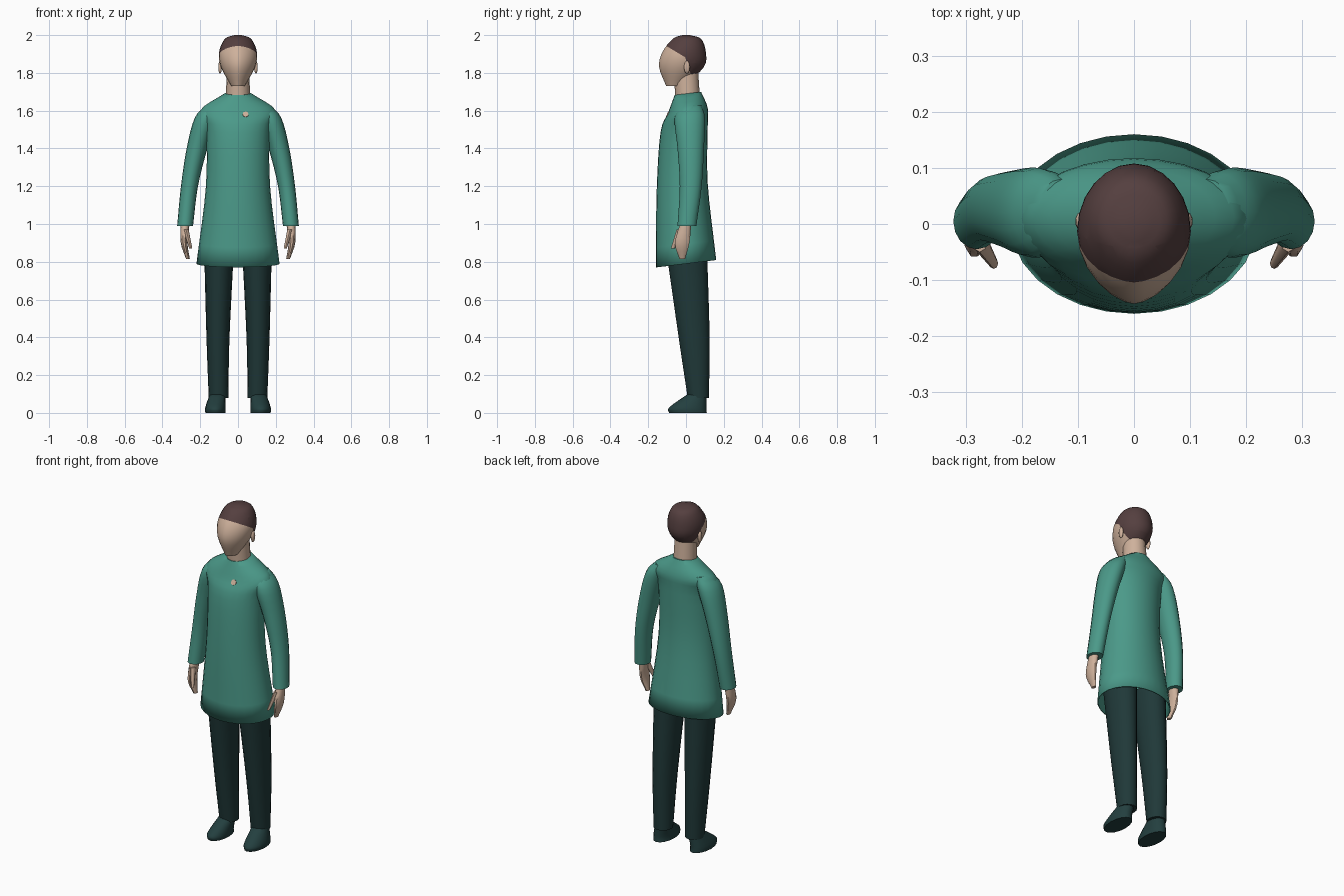
import bpy, bmesh, math
from mathutils import Vector, Matrix

cube = bpy.data.objects.get("Cube")
if cube:
    bpy.data.objects.remove(cube, do_unlink=True)


def material(name, *rgb):
    mat = bpy.data.materials.new(name)
    mat.use_nodes = True
    mat.diffuse_color = (*rgb, 1)
    shader = mat.node_tree.nodes["Principled BSDF"]
    shader.inputs["Base Color"].default_value = (*rgb, 1)
    shader.inputs["Roughness"].default_value = 0.8
    return mat


SKIN = material("skin", 0.62, 0.44, 0.33)
HAIR = material("dark brown hair", 0.09, 0.05, 0.05)
GREEN = material("green cloth", 0.07, 0.32, 0.25)
DARK = material("dark trouser cloth", 0.014, 0.04, 0.04)
SHOE = material("shoe leather", 0.017, 0.05, 0.05)


def finish(name, bm, *materials):
    """Turn a bmesh into a smooth shaded object with the given materials."""
    mesh = bpy.data.meshes.new(name)
    bm.to_mesh(mesh)
    bm.free()
    part = bpy.data.objects.new(name, mesh)
    bpy.context.collection.objects.link(part)
    for mat in materials:
        mesh.materials.append(mat)
    bpy.ops.object.select_all(action='DESELECT')
    part.select_set(True)
    bpy.context.view_layer.objects.active = part
    bpy.ops.object.shade_smooth_by_angle(angle=math.radians(50))
    return part


def ring(z, width, depth, x=0, y=0):
    """One oval cross-section: height, half width, half depth and centre."""
    return Vector((z, width, depth, x, y))


def smooth_rings(rings, steps=4):
    """Fill in cross-sections along a smooth spline through the given ones."""
    first, last = rings[0] * 2 - rings[1], rings[-1] * 2 - rings[-2]
    points = [first, *rings, last]
    result = []
    for before, start, end, after in zip(points, points[1:], points[2:], points[3:]):
        leave, arrive = (end - before) / 2, (after - start) / 2
        for step in range(steps):
            t = step / steps
            s = 1 - t
            ease = t * t * (t + s * 3)
            result.append(start.lerp(end, ease) + leave * t * s * s - arrive * t * t * s)
    return result + [rings[-1]]


def loft(*rings, sides=16, mirror=1, ridge=1, tilt=0, open_base=False):
    """Skin a stack of ovals; ridge below one sharpens the front."""
    bm = bmesh.new()
    loops = []
    for z, width, depth, x, y in smooth_rings(rings):
        loop = []
        for i in range(sides):
            angle = math.tau * i / sides
            across, along = math.cos(angle), math.sin(angle)
            if along < 0:
                across = math.copysign(abs(across) ** (1 / ridge), across)
            py = y + depth * along
            loop.append(bm.verts.new((mirror * (x + width * across), py, z + tilt * py)))
        loops.append(loop)
    for low, high in zip(loops, loops[1:]):
        for i in range(sides):
            bm.faces.new((low[i - 1], low[i], high[i], high[i - 1]))
    bm.faces.new(loops[-1])
    if not open_base:
        bm.faces.new(reversed(loops[0]))
    if mirror < 0:
        bmesh.ops.reverse_faces(bm, faces=bm.faces[:])
    return bm


# Tunic: flared open hem, narrow waist, sloping shoulders
tunic = finish("tunic", loft(
    ring(z=0.79, width=0.22, depth=0.16),
    ring(z=1.2, width=0.17, depth=0.135, y=-0.02),
    ring(z=1.5, width=0.17, depth=0.125, y=-0.01),
    ring(z=1.6, width=0.2, depth=0.105, y=0.01),
    ring(z=1.69, width=0.07, depth=0.07, y=0.01),
    sides=28, tilt=0.12, open_base=True), GREEN)
cloth = tunic.modifiers.new("cloth thickness", 'SOLIDIFY')
cloth.thickness = 0.006
cloth.offset = -1

# Small chest patch laid on the cloth
_, spot, normal, _ = tunic.ray_cast(Vector((0.04, -1, 1.58)), Vector((0, 1, 0)),
                                    depsgraph=bpy.context.evaluated_depsgraph_get())
bm = bmesh.new()
bmesh.ops.create_cone(bm, cap_ends=True, segments=8, radius1=0.016, radius2=0.016, depth=0.006)
patch = finish("chest_patch", bm, SKIN)
patch.location = spot
patch.rotation_euler = normal.to_track_quat('Z', 'Y').to_euler()

# Neck
finish("neck", loft(
    ring(z=1.65, width=0.065, depth=0.065, y=0.01),
    ring(z=1.8, width=0.06, depth=0.065)), SKIN)

# Head with a ridged face; the hairline is cut into the surface
bm = loft(
    ring(z=1.73, width=0.035, depth=0.045, y=-0.06),
    ring(z=1.83, width=0.09, depth=0.118, y=-0.024),
    ring(z=1.91, width=0.1, depth=0.115, y=-0.01),
    ring(z=1.98, width=0.07, depth=0.075, y=0.005),
    ring(z=2, width=0.02, depth=0.02),
    sides=24, ridge=0.8)
fringe = Vector((0, -0.1, 1.94)), Vector((0, 0.6, 1))
sideburn = Vector((0, 0, 1.87)), Vector((0, 3, 1))
nape = Vector((0, 0, 1.76)), Vector((0, 0, 1))
for point, direction in (fringe, sideburn, nape):
    bmesh.ops.bisect_plane(bm, geom=[*bm.verts, *bm.edges, *bm.faces],
                           plane_co=point, plane_no=direction)
for face in bm.faces:
    centre = face.calc_center_median()
    over_fringe, over_sideburn, over_nape = (
        (centre - point).dot(direction) > 0 for point, direction in (fringe, sideburn, nape))
    face.material_index = int(over_fringe and centre.y < 0 or over_sideburn and over_nape)
finish("head", bm, SKIN, HAIR)

for side, label in ((1, "left_"), (-1, "right_")):
    # Ear
    bm = bmesh.new()
    place = Matrix.LocRotScale(Vector((side * 0.095, 0.005, 1.83)), None,
                               Vector((0.01, 0.016, 0.035)))
    bmesh.ops.create_icosphere(bm, subdivisions=2, radius=1, matrix=place)
    finish(label + "ear", bm, SKIN)

    # Sleeve, from the cuff up to the shoulder
    finish(label + "sleeve", loft(
        ring(z=0.99, width=0.042, depth=0.05, x=0.28, y=0.005),
        ring(z=1.2, width=0.045, depth=0.058, x=0.257, y=0.025),
        ring(z=1.4, width=0.055, depth=0.07, x=0.217, y=0.025),
        ring(z=1.56, width=0.06, depth=0.08, x=0.17, y=0.02),
        ring(z=1.63, width=0.04, depth=0.05, x=0.13, y=0.03),
        mirror=side), GREEN)

    # Hand and thumb
    finish(label + "hand", loft(
        ring(z=0.815, width=0.01, depth=0.016, x=0.265, y=-0.02),
        ring(z=0.9, width=0.018, depth=0.04, x=0.285, y=-0.02),
        ring(z=1.01, width=0.025, depth=0.03, x=0.28),
        sides=10, mirror=side), SKIN)
    finish(label + "thumb", loft(
        ring(z=0.87, width=0.008, depth=0.01, x=0.25, y=-0.07),
        ring(z=0.97, width=0.014, depth=0.02, x=0.275, y=-0.03),
        sides=8, mirror=side), SKIN)

    # Trouser leg, tapering from the hip to the ankle
    finish(label + "trouser_leg", loft(
        ring(z=0.08, width=0.052, depth=0.056, x=0.103, y=0.065),
        ring(z=0.4, width=0.061, depth=0.082, x=0.106, y=0.043),
        ring(z=0.9, width=0.08, depth=0.11, x=0.1),
        mirror=side), DARK)

    # Shoe, low at the toe and rising to the ankle
    finish(label + "shoe", loft(
        ring(z=0, width=0.053, depth=0.1, x=0.12, y=0.01),
        ring(z=0.03, width=0.053, depth=0.098, x=0.12, y=0.01),
        ring(z=0.1, width=0.042, depth=0.05, x=0.107, y=0.06),
        mirror=side), SHOE)
